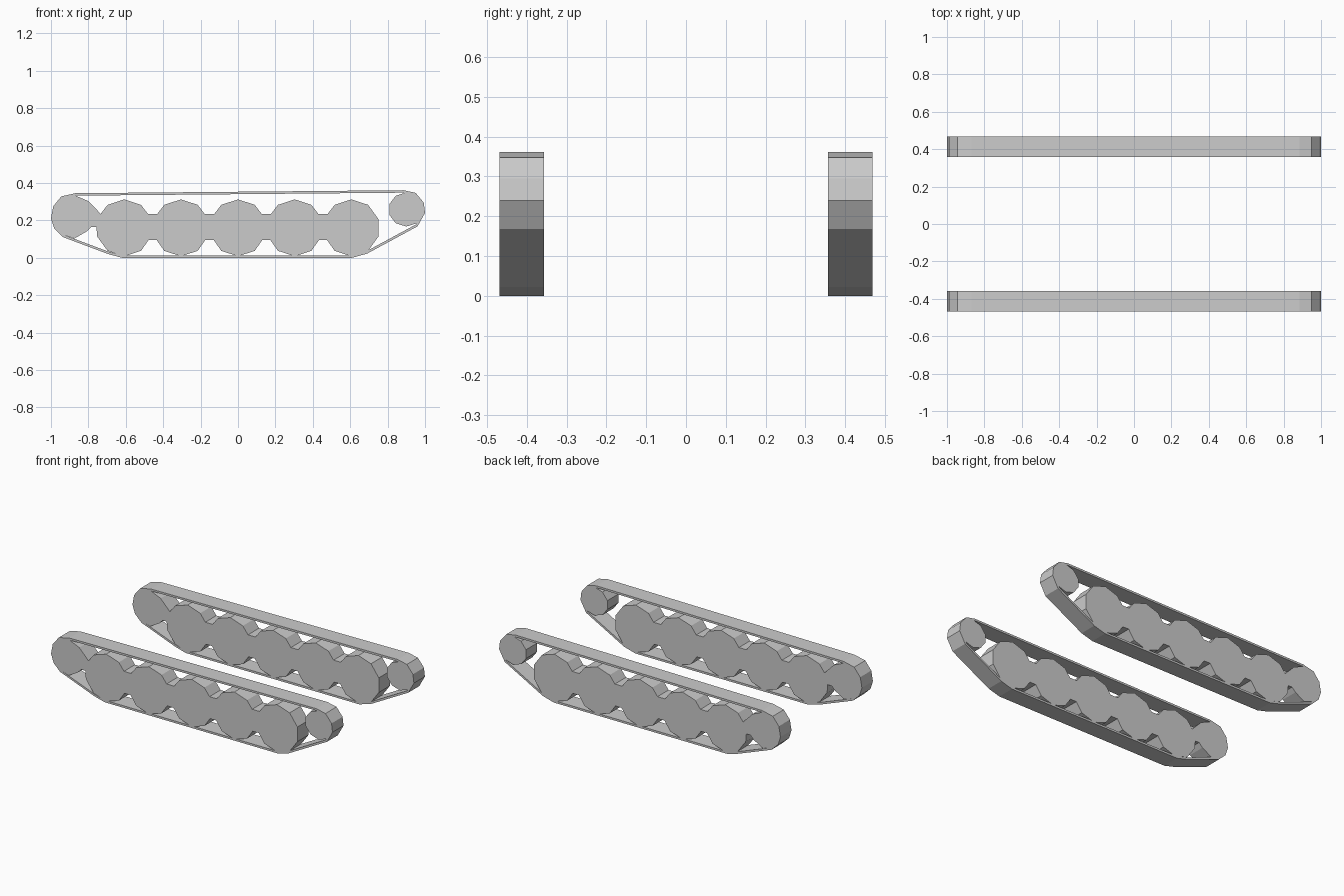
import bpy, bmesh, math
from mathutils import Vector

if "Cube" in bpy.data.objects:
    bpy.data.objects.remove(bpy.data.objects["Cube"])

Y0, Y1 = 0.357, 0.469      # inner and outer side of the track on +y
WHEELS = [-0.608, -0.305, 0.0, 0.303, 0.606]
R, ZC = 0.152, 0.16


def finish(name, bm):
    bmesh.ops.recalc_face_normals(bm, faces=bm.faces)
    me = bpy.data.meshes.new(name)
    bm.to_mesh(me)
    bm.free()
    ob = bpy.data.objects.new(name, me)
    bpy.context.collection.objects.link(ob)
    # second copy on the other side of the vehicle
    mod = ob.modifiers.new("other_side", 'MIRROR')
    mod.use_axis = (False, True, False)
    mod.use_mirror_merge = False
    return ob


def prism(name, pts):
    bm = bmesh.new()
    rings = [[bm.verts.new((x, y, z)) for x, z in pts] for y in (Y0, Y1)]
    n = len(pts)
    bm.faces.new(rings[0])
    bm.faces.new(rings[1])
    for i in range(n):
        j = (i + 1) % n
        bm.faces.new((rings[0][i], rings[0][j], rings[1][j], rings[1][i]))
    return finish(name, bm)


def inset(pts, t):
    # mitred inward offset of a clockwise loop
    out = []
    for i, p in enumerate(pts):
        p = Vector(p)
        d0 = (p - Vector(pts[i - 1])).normalized()
        d1 = (Vector(pts[(i + 1) % len(pts)]) - p).normalized()
        n0, n1 = Vector((d0.y, -d0.x)), Vector((d1.y, -d1.x))
        out.append(p + (n0 + n1) * t / (1 + n0.dot(n1)))
    return out


def band(name, pts, t):
    bm = bmesh.new()
    inner = inset(pts, t)
    rings = [[bm.verts.new((p[0], y, p[1])) for p in loop]
             for loop, y in ((pts, Y0), (pts, Y1), (inner, Y1), (inner, Y0))]
    n = len(pts)
    for k in range(4):
        a, b = rings[k], rings[(k + 1) % 4]
        for i in range(n):
            j = (i + 1) % n
            bm.faces.new((a[i], a[j], b[j], b[i]))
    return finish(name, bm)


# Track belt, clockwise seen from the front
band("track_belt", [
    (-0.87, 0.345), (0.885, 0.361), (0.95, 0.347), (0.993, 0.295), (1.0, 0.24),
    (0.96, 0.168), (0.69, 0.022), (0.61, 0.0), (-0.62, 0.0), (-0.695, 0.02),
    (-0.935, 0.11), (-0.982, 0.155), (-1.0, 0.21), (-0.988, 0.275), (-0.945, 0.328)],
    0.013)

# Road wheels joined by a beam, running into the rear sprocket: one outline
a, b = R * math.cos(math.radians(54)), R * math.sin(math.radians(54))
c, s = R * math.cos(math.radians(18)), R * math.sin(math.radians(18))
outline = []
for x in WHEELS:
    outline += [(x - 0.126, 0.235), (x - a, ZC + b), (x, ZC + R), (x + a, ZC + b)]
    if x != WHEELS[-1]:
        outline.append((x + 0.126, 0.235))
outline += [(WHEELS[-1] + c, ZC + s), (WHEELS[-1] + c, ZC - s)]
for x in reversed(WHEELS):
    if x != WHEELS[-1]:
        outline.append((x + 0.13, 0.095))
    outline += [(x + a, ZC - b), (x, ZC - R), (x - a, ZC - b)]
    if x != WHEELS[0]:
        outline.append((x - 0.13, 0.095))
outline += [(WHEELS[0] - c, ZC - s), (-0.757, 0.165), (-0.785, 0.165), (-0.81, 0.14),
            (-0.875, 0.103), (-0.93, 0.122), (-0.97, 0.16), (-0.987, 0.21),
            (-0.976, 0.27), (-0.938, 0.317), (-0.87, 0.333), (-0.80, 0.303)]
prism("road_wheels", outline)

# Separate ten-sided idler wheel at the other end
prism("idler_wheel", [(0.9 + 0.096 * math.cos(math.pi * (k / 5 + 0.1)),
                       0.258 + 0.091 * math.sin(math.pi * (k / 5 + 0.1))) for k in range(10)])
